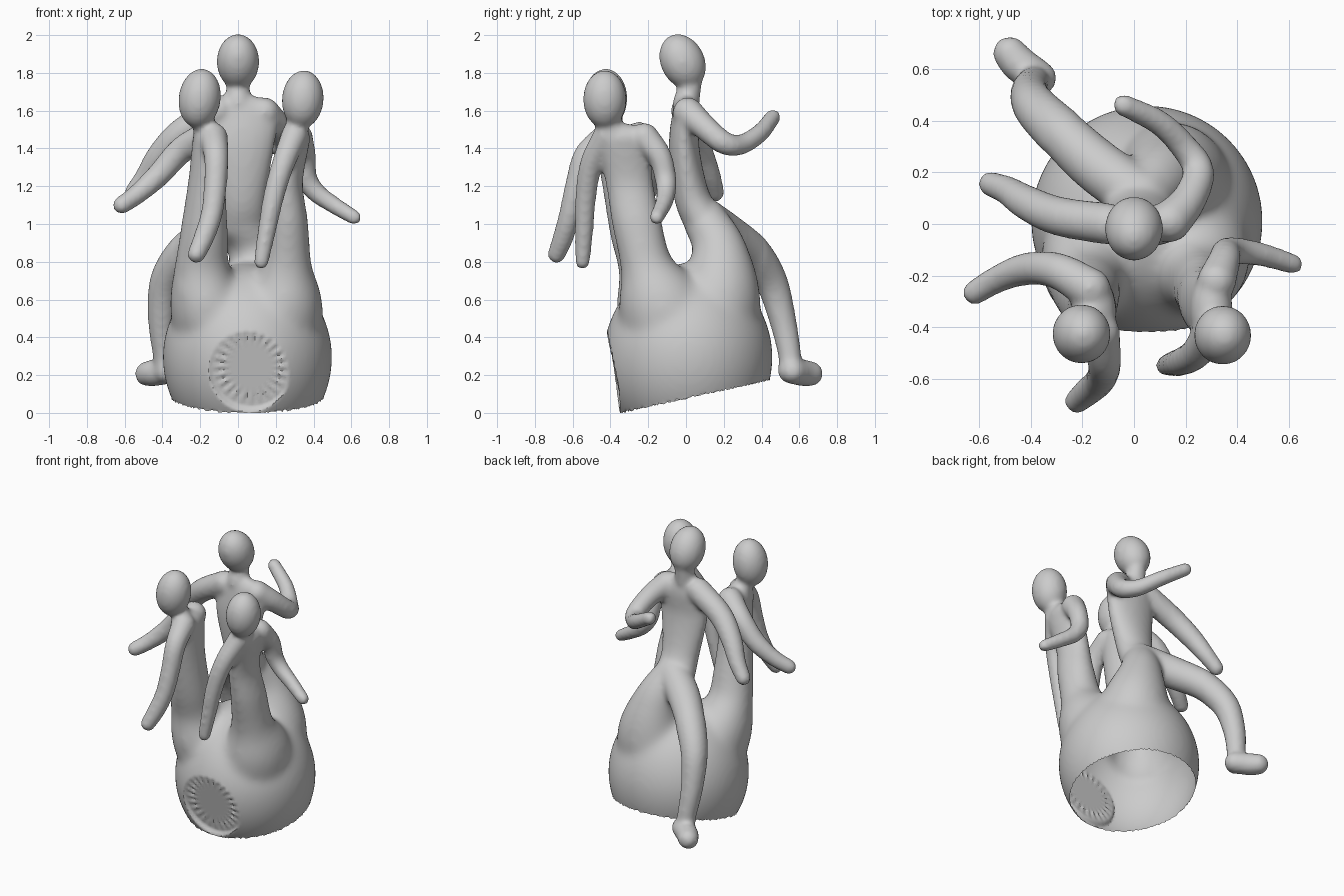
import bpy, bmesh, math, random
from mathutils import Vector, Matrix

random.seed(4)
bm = bmesh.new()
GROW = 0.007  # makes up for shrinkage in the smoothing step


def blob(c, rx, ry, rz, sub=3, tilt=(0, 0)):
    m = (Matrix.Translation(c) @ Matrix.Rotation(tilt[0], 4, "X") @ Matrix.Rotation(tilt[1], 4, "Y")
         @ Matrix.Diagonal((rx + GROW, ry + GROW, rz + GROW, 1)))
    bmesh.ops.create_icosphere(bm, subdivisions=sub, radius=1, matrix=m)


def limb(*pts):
    """Sweep ellipsoids along a smooth path; each point is (x, y, z, rx[, ry])."""
    p = [Vector((*q[:4], q[4] if len(q) > 4 else q[3])) for q in pts]
    p = [p[0] * 2 - p[1]] + p + [p[-1] * 2 - p[-2]]
    for a, b, c, d in zip(p, p[1:], p[2:], p[3:]):
        n = max(2, math.ceil((c - b).length / 0.02))
        for i in range(n + 1):
            t = i / n
            v = 0.5 * (2 * b + (c - a) * t + (2 * a - 5 * b + 4 * c - d) * t * t
                       + (3 * b - a - 3 * c + d) * t ** 3)
            blob(v[:3], v[3], v[4], min(v[3], v[4]))


# Round hollow base
blob((0.05, 0.01, 0.295), 0.44, 0.44, 0.49, 5)

# Heads
blob((0, -0.018, 1.86), .106, .11, .145, 4, (0.45, 0))
blob((-0.203, -0.425, 1.665), .105, .108, .152, 4, (0, 0.14))
blob((0.343, -0.43, 1.66), .104, .108, .148, 4, (0, 0.08))

# Rear figure: neck, torso, arms, merged leg, free leg, foot
limb((0, 0.03, 1.76, .05), (0, 0.0, 1.64, .065))
limb((0.02, 0.0, 1.63, .13, .05), (0.03, 0.0, 1.57, .18, .068), (0.02, -0.01, 1.4, .165, .075),
     (0.02, 0.03, 1.15, .125, .088), (0.02, 0.10, 1.0, .13, .1))
limb((0.14, 0.01, 1.59, .075), (0.21, 0.09, 1.52, .062), (0.25, 0.2, 1.43, .055),
     (0.2, 0.29, 1.42, .048), (0.1, 0.39, 1.48, .043), (-0.04, 0.46, 1.565, .037))
limb((-0.1, 0.0, 1.6, .075), (-0.29, 0.03, 1.49, .07), (-0.41, 0.08, 1.37, .062),
     (-0.49, 0.13, 1.25, .05), (-0.555, 0.155, 1.165, .042))
limb((0.03, 0.10, 1.02, .11), (0.1, 0.18, 0.85, .14), (0.14, 0.17, 0.6, .22), (0.1, 0.08, 0.4, .27))
limb((0, 0.12, 1.02, .1), (-0.15, 0.23, 0.94, .1), (-0.28, 0.35, 0.85, .092),
     (-0.38, 0.45, 0.7, .08), (-0.405, 0.51, 0.5, .066), (-0.39, 0.55, 0.3, .055),
     (-0.38, 0.55, 0.22, .058))
limb((-0.365, 0.565, 0.22, .06), (-0.44, 0.615, 0.212, .065), (-0.48, 0.66, 0.207, .06))

# Front left figure
limb((-0.19, -0.41, 1.56, .05), (-0.16, -0.36, 1.45, .065))
limb((-0.155, -0.34, 1.44, .08, .14), (-0.165, -0.32, 1.22, .093, .12),
     (-0.18, -0.27, 0.95, .12, .125), (-0.19, -0.21, 0.75, .145, .14),
     (-0.155, -0.13, 0.55, .2, .23), (-0.05, -0.05, 0.38, .25))
limb((-0.17, -0.25, 1.46, .075), (-0.3, -0.18, 1.39, .064), (-0.42, -0.175, 1.26, .057),
     (-0.53, -0.215, 1.16, .047), (-0.615, -0.265, 1.1, .042))
limb((-0.13, -0.42, 1.46, .07), (-0.115, -0.53, 1.36, .06), (-0.12, -0.58, 1.2, .055),
     (-0.14, -0.615, 1.05, .052), (-0.18, -0.65, 0.93, .049), (-0.22, -0.685, 0.84, .042))

# Front right figure
limb((0.32, -0.42, 1.56, .05), (0.3, -0.36, 1.45, .065))
limb((0.3, -0.33, 1.45, .075, .14), (0.26, -0.3, 1.22, .078, .12), (0.265, -0.26, 1.0, .1, .125),
     (0.255, -0.2, 0.75, .135, .14), (0.23, -0.12, 0.55, .215, .23), (0.14, -0.05, 0.38, .27))
limb((0.3, -0.42, 1.47, .065), (0.24, -0.5, 1.32, .055), (0.19, -0.53, 1.15, .05),
     (0.15, -0.54, 0.95, .042), (0.123, -0.548, 0.80, .034))
limb((0.32, -0.22, 1.46, .07), (0.35, -0.14, 1.36, .057), (0.36, -0.11, 1.25, .052),
     (0.41, -0.105, 1.17, .046), (0.5, -0.12, 1.105, .04), (0.615, -0.155, 1.035, .034))

# Fuse everything into one skin
me = bpy.data.meshes.new("fused_figures")
bm.to_mesh(me)
bm.free()
ob = bpy.data.objects.new("fused_figures", me)
bpy.context.collection.objects.link(ob)
bpy.context.view_layer.objects.active = ob
ob.select_set(True)
rem = ob.modifiers.new("fuse", "REMESH")
rem.mode, rem.voxel_size = "VOXEL", 0.014
bpy.ops.object.modifier_apply(modifier="fuse")

# Soften all over, and more strongly where the figures grow out of the base
grp = ob.vertex_groups.new(name="blend_zone")
for v in ob.data.vertices:
    if (v.co.xy - Vector((0.05, 0.02))).length < 0.48:
        w = 1 - abs(v.co.z - 0.68) / 0.33
        if w > 0:
            grp.add([v.index], min(1, w * 2), "REPLACE")
for name, steps, group in (("blend", 50, "blend_zone"), ("soften", 12, "")):
    smo = ob.modifiers.new(name, "SMOOTH")
    smo.factor, smo.iterations, smo.vertex_group = 0.5, steps, group
    bpy.ops.object.modifier_apply(modifier=name)

bm = bmesh.new()
bm.from_mesh(ob.data)

# Flat round patch on the front with radial folds and a sloping rim
c = Vector((0.07, -0.378, 0.245))
n = Vector((0, -0.979, -0.204))
up = Vector((0, -0.204, 0.979))
for v in bm.verts:
    d = v.co - c
    h = d.dot(n)
    if h > 0 and d.length < 0.4 and v.co.z < 0.55:
        flat = d - n * h
        r = flat.length
        a = math.atan2(d.dot(up), d.x)
        fold = 0.006 * math.cos(24 * a) * max(0, 1 - abs(r - 0.16) / 0.05)
        v.co = c + flat + n * (min(h, max(0, r - 0.215) * 0.9) + fold)

# Open, slanted underside of the base (the free foot is left whole)
faces = [f for f in bm.faces
         if f.calc_center_median().z < 0.4
         and (f.calc_center_median().xy - Vector((0.05, 0.065))).length < 0.52]
geom = list({e for f in faces for e in (*f.verts, *f.edges)}) + faces
bmesh.ops.bisect_plane(bm, geom=geom, plane_co=(0.05, 0.065, 0.092),
                       plane_no=(0, -0.215, 0.977), clear_inner=True)
# Slightly ragged rim
for v in bm.verts:
    if v.is_boundary:
        v.co.z = max(0, v.co.z + random.uniform(-0.006, 0.006))
bm.to_mesh(ob.data)
bm.free()
bpy.ops.object.shade_smooth_by_angle(angle=math.radians(40))
